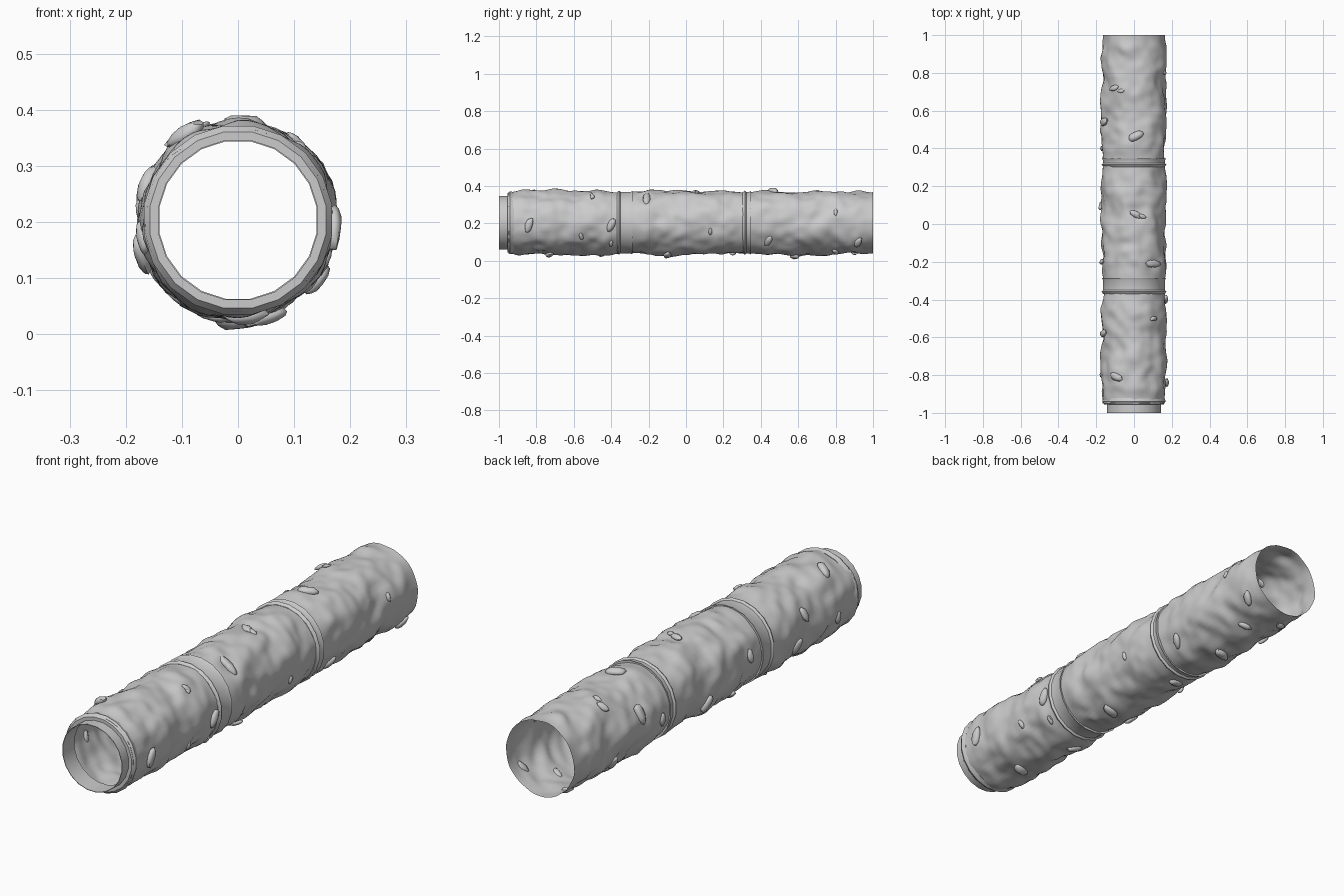
import bpy, bmesh, math, random
from mathutils import Vector, Matrix, noise

if "Cube" in bpy.data.objects:
    bpy.data.objects.remove(bpy.data.objects["Cube"])

random.seed(4)
CZ = 0.2035  # height of the tunnel axis


def make_object(name, bm, angle=40):
    me = bpy.data.meshes.new(name)
    bm.normal_update()
    bm.to_mesh(me)
    bm.free()
    ob = bpy.data.objects.new(name, me)
    bpy.context.collection.objects.link(ob)
    bpy.ops.object.select_all(action='DESELECT')
    ob.select_set(True)
    bpy.context.view_layer.objects.active = ob
    bpy.ops.object.shade_smooth_by_angle(angle=math.radians(angle))
    return ob


def skin(rows, closed=False):
    """Sheet through rings of points, each ring closed on itself."""
    bm = bmesh.new()
    vs = [[bm.verts.new(p) for p in row] for row in rows]
    n = len(vs[0])
    for i in range(len(vs) if closed else len(vs) - 1):
        a, b = vs[i], vs[(i + 1) % len(vs)]
        for j in range(n):
            k = (j + 1) % n
            bm.faces.new((a[j], a[k], b[k], b[j]))
    bmesh.ops.recalc_face_normals(bm, faces=bm.faces)
    return bm


def polar(r, a, y):
    return Vector((r * math.cos(a), y, CZ + r * math.sin(a)))


def smooth(t):
    t = max(0.0, min(1.0, t))
    return t * t * (3 - 2 * t)


def rock_radius(a, y, lo, hi):
    """Lumpy radius of the wall, calmer towards the ends of each section."""
    p = Vector((math.cos(a) * 1.7, y * 9.5, math.sin(a) * 1.7))
    q = p * 2.1 + Vector((7, 3, 5))
    lump = 0.017 * noise.noise(p) + 0.008 * noise.noise(q)
    edge = smooth(min(y - lo, hi - y) / 0.1)
    base = 0.163 + 0.007 * edge
    return base + lump * (0.35 + 0.65 * edge)


def tube(name, lo, hi):
    n, m = 64, int((hi - lo) / 0.0125)
    rows = []
    for i in range(m + 1):
        y = lo + (hi - lo) * i / m
        rows.append([polar(rock_radius(2 * math.pi * j / n, y, lo, hi),
                           2 * math.pi * j / n, y) for j in range(n)])
    return make_object(name, skin(rows), 60)


def ring(name, profile, n=20):
    rows = [[polar(r, 2 * math.pi * (j + .5) / n, y) for j in range(n)]
            for r, y in profile]
    return make_object(name, skin(rows, True), 30)


# Rough wall in three sections
SECTIONS = [(-0.95, -0.355), (-0.295, 0.312), (0.338, 1.0)]
for i, (lo, hi) in enumerate(SECTIONS):
    tube("rock_wall_%d" % (i + 1), lo, hi)

# Front collar with its flange, and the two joint rings
ring("front_collar", [(0.142, -1), (0.1445, -1), (0.1445, -0.955), (0.159, -0.955),
                      (0.170, -0.94), (0.164, -0.92), (0.142, -0.92)])
for name, y0, y1 in (("joint_ring_1", -0.37, -0.285), ("joint_ring_2", 0.303, 0.348)):
    ring(name, [(0.143, y0), (0.165, y0), (0.174, y0 + 0.012), (0.166, y0 + 0.02),
                (0.166, y1 - 0.012), (0.172, y1), (0.143, y1)])


# Flat stones half buried in the wall
def stone(name, y, a, size):
    lo, hi = next((s for s in SECTIONS if s[0] <= y <= s[1]), SECTIONS[1])
    r = rock_radius(a, y, lo, hi)
    bm = bmesh.new()
    bmesh.ops.create_icosphere(bm, subdivisions=2, radius=1)
    for v in bm.verts:
        v.co *= 1 + 0.25 * noise.noise(v.co * 1.3 + Vector((y * 9, a, 0)))
    out = Vector((math.cos(a), 0, math.sin(a)))
    along = Vector((0, 1, 0))
    side = out.cross(along)
    basis = Matrix((side, along, out)).transposed().to_4x4()
    spin = Matrix.Rotation(random.uniform(-0.5, 0.5), 4, 'Z')
    tilt = Matrix.Rotation(random.uniform(-0.25, 0.25), 4, 'X')
    scale = Matrix.Diagonal((size, size * 0.5, size * 0.36, 1))
    bm.transform(Matrix.Translation(polar(r + 0.003, a, y)) @ basis @ spin @ tilt @ scale)
    for v in bm.verts:
        v.co.z = max(v.co.z, 0)
        v.co.x = max(-0.197, min(0.197, v.co.x))
    make_object(name, bm, 50)


spots = []
# seen from the top: x, y, size
for x, y, s in [(-.10, .72, .03), (-.065, .705, .02), (.01, .465, .045), (.01, .05, .035),
                (.045, .04, .022), (.115, -.21, .04), (.10, -.5, .022), (-.16, -.58, .035),
                (-.09, -.81, .042)]:
    spots.append((y, math.acos(x / .172), s))
# seen from the right: y, z, size
for y, z, s in [(-.84, .19, .042), (-.56, .13, .022), (-.5, .34, .02), (-.4, .19, .04),
                (-.4, .09, .022), (-.21, .345, .04), (.13, .155, .02), (.44, .10, .035),
                (.8, .26, .02), (.92, .10, .035)]:
    spots.append((y, math.asin((z - CZ) / .172), s))
# underside and left side
for y, deg, s in [(.58, 270, .045), (.25, 262, .035), (-.1, 285, .04), (-.45, 255, .035),
                  (-.73, 275, .04), (.8, 290, .03), (.7, 215, .04), (.4, 185, .03),
                  (.1, 200, .04), (-.2, 170, .03), (-.55, 205, .04), (-.8, 190, .03),
                  (.54, 160, .045), (.9, 250, .03), (-.15, 230, .035)]:
    spots.append((y, math.radians(deg), s))
for i, (y, a, s) in enumerate(spots):
    stone("stone_%02d" % (i + 1), y, a, s)
